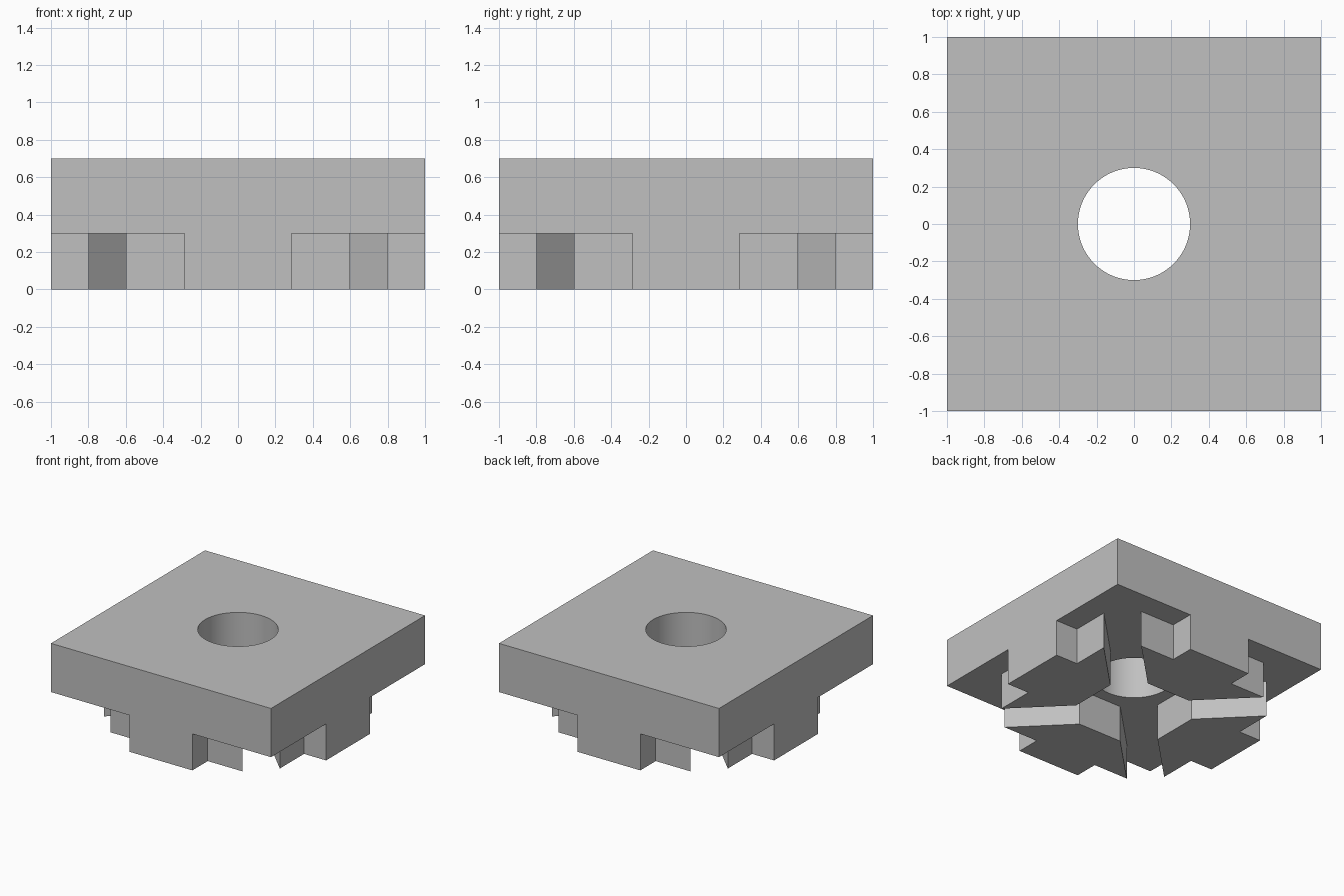
import bpy
import bmesh
from math import pi
from mathutils import Matrix, Vector

cube = bpy.data.objects.get("Cube")
if cube:
    bpy.data.objects.remove(cube, do_unlink=True)

PLATE_BOTTOM, PLATE_TOP = 0.3, 0.7
HOLE_RADIUS = 0.3

grey = bpy.data.materials.new("plain_grey")
grey.use_nodes = True
colour = (0.53, 0.53, 0.53, 1)
grey.diffuse_color = colour
grey.node_tree.nodes["Principled BSDF"].inputs["Base Color"].default_value = colour


def make_object(name, bm):
    """Turn a bmesh into a grey object in the scene."""
    bmesh.ops.recalc_face_normals(bm, faces=bm.faces)
    mesh = bpy.data.meshes.new(name)
    bm.to_mesh(mesh)
    bm.free()
    mesh.materials.append(grey)
    obj = bpy.data.objects.new(name, mesh)
    bpy.context.collection.objects.link(obj)
    return obj


def activate(obj):
    bpy.ops.object.select_all(action="DESELECT")
    obj.select_set(True)
    bpy.context.view_layer.objects.active = obj


# Square plate
thickness = PLATE_TOP - PLATE_BOTTOM
centre = Matrix.Translation((0, 0, (PLATE_TOP + PLATE_BOTTOM) / 2))
bm = bmesh.new()
bmesh.ops.create_cube(bm, size=1, matrix=centre @ Matrix.Diagonal((2, 2, thickness, 1)))
plate = make_object("plate", bm)

# Round hole through the plate
bm = bmesh.new()
bmesh.ops.create_cone(bm, cap_ends=True, segments=64, radius1=HOLE_RADIUS,
                      radius2=HOLE_RADIUS, depth=2 * thickness, matrix=centre)
cutter = make_object("hole_cutter", bm)
cutter.hide_render = True
cut = plate.modifiers.new("hole", "BOOLEAN")
cut.operation = "DIFFERENCE"
cut.solver = "EXACT"
cut.object = cutter
activate(plate)
bpy.ops.object.modifier_apply(modifier=cut.name)
bpy.data.objects.remove(cutter, do_unlink=True)
activate(plate)
bpy.ops.object.shade_smooth_by_angle()

# Four stepped feet, separated by diagonal grooves
half_outline = [(0.285, -1), (0.285, -0.8), (0.6, -0.8), (0.2, -0.4)]
outline = half_outline + [(-x, y) for x, y in reversed(half_outline)]
for turn, side in enumerate(("front", "left", "back", "right")):
    bm = bmesh.new()
    base = bm.faces.new([bm.verts.new((x, y, 0)) for x, y in outline])
    extruded = bmesh.ops.extrude_face_region(bm, geom=[base], use_keep_orig=True)
    top = [v for v in extruded["geom"] if isinstance(v, bmesh.types.BMVert)]
    bmesh.ops.translate(bm, verts=top, vec=Vector((0, 0, PLATE_BOTTOM)))
    bmesh.ops.rotate(bm, verts=bm.verts, matrix=Matrix.Rotation(turn * pi / 2, 3, "Z"))
    make_object(side + "_foot", bm)
